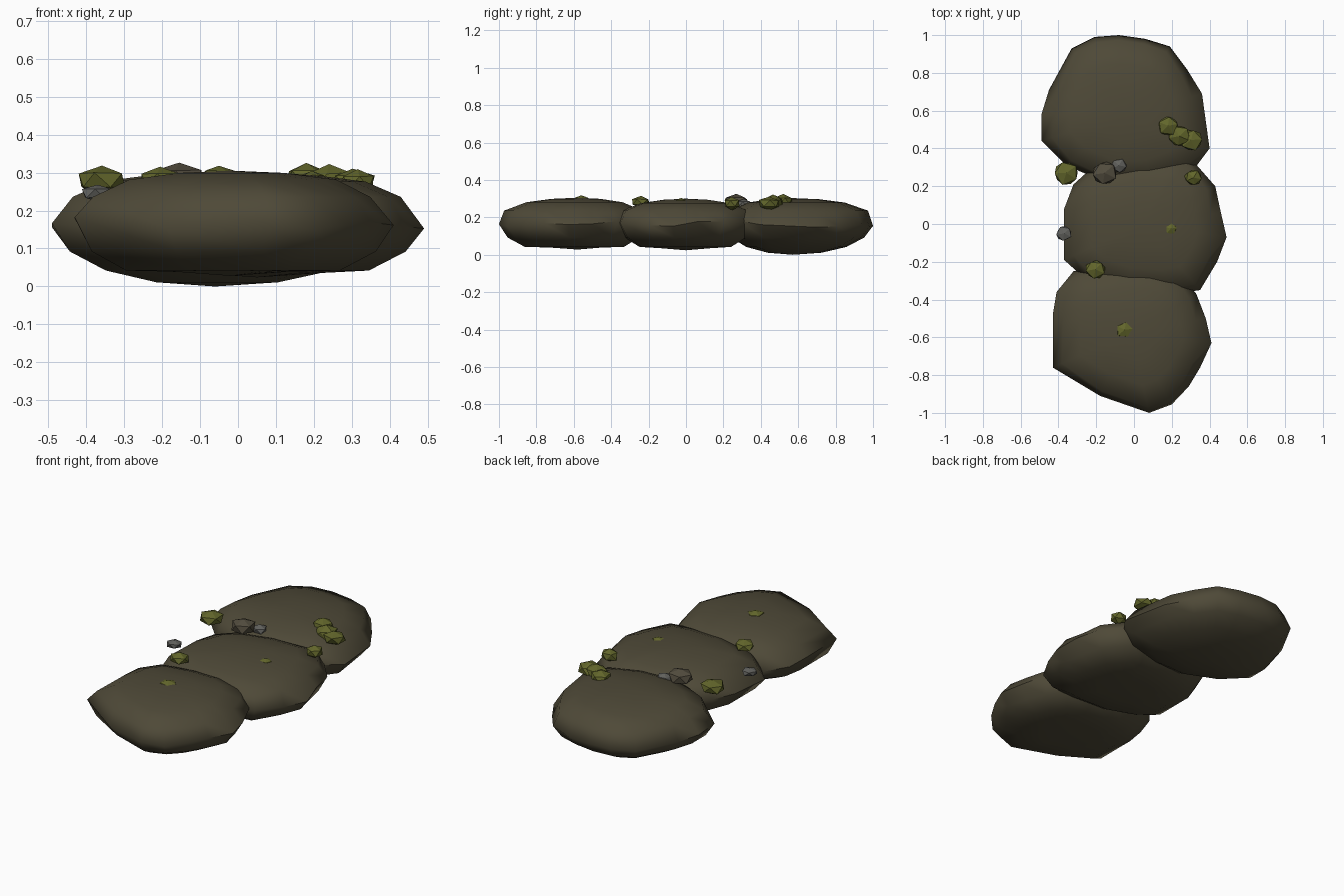
import bpy, bmesh, math, random
from mathutils import Vector, Matrix

if "Cube" in bpy.data.objects:
    bpy.data.objects.remove(bpy.data.objects["Cube"])

random.seed(4)


def mat(name, rgb):
    m = bpy.data.materials.new(name)
    m.diffuse_color = (*rgb, 1)
    m.use_nodes = True
    m.node_tree.nodes["Principled BSDF"].inputs["Base Color"].default_value = m.diffuse_color
    return m


EARTH = mat("dark earth", (0.077, 0.067, 0.039))
MOSS = mat("moss green", (0.122, 0.132, 0.024))
GREY = mat("grey stone", (0.12, 0.12, 0.11))
BROWN = mat("brown stone", (0.085, 0.073, 0.048))


def finish(bm, name, material):
    bmesh.ops.recalc_face_normals(bm, faces=bm.faces)
    me = bpy.data.meshes.new(name)
    bm.to_mesh(me)
    bm.free()
    me.materials.append(material)
    ob = bpy.data.objects.new(name, me)
    bpy.context.collection.objects.link(ob)
    return ob


def slab(name, centre, outline, low, top):
    """Lens-shaped boulder: the outline repeated as scaled rings, closed by poles."""
    bm = bmesh.new()
    cx, cy = centre
    levels = [(0.36, low + 0.011), (0.67, 0.042), (0.89, 0.092), (1.0, 0.165), (0.9, 0.236),
              (0.65, top - 0.024), (0.33, top - 0.006)]
    rings = []
    for s, z in levels:
        ring = []
        for x, y in outline:
            dx, dy = x - cx, y - cy
            k = s
            if s == 0.9:  # the shoulder is fuller towards the front and back
                k += 0.09 * (abs(dy) / math.hypot(dx, dy) - 0.6)
            dz = random.uniform(-0.02, 0.02) if s == 1.0 else 0
            ring.append(bm.verts.new((cx + dx * k, cy + dy * k, z + dz)))
        rings.append(ring)
    n = len(outline)
    for a, b in zip(rings, rings[1:]):
        for i in range(n):
            bm.faces.new((a[i], a[(i + 1) % n], b[(i + 1) % n], b[i]))
    for ring, z in ((rings[0], low), (rings[-1], top)):
        pole = bm.verts.new((cx, cy, z))
        for i in range(n):
            bm.faces.new((ring[i], ring[(i + 1) % n], pole))
    ob = finish(bm, name, EARTH)
    bpy.ops.object.select_all(action='DESELECT')
    ob.select_set(True)
    bpy.context.view_layer.objects.active = ob
    bpy.ops.object.shade_smooth_by_angle(angle=math.radians(65))


# three overlapping ground slabs
slab("back_slab", (-0.06, 0.57),
     [(-0.08, 1.0), (0.06, 0.98), (0.19, 0.94), (0.28, 0.82), (0.36, 0.69), (0.40, 0.40),
      (0.31, 0.28), (0.12, 0.21), (-0.1, 0.20), (-0.36, 0.31), (-0.49, 0.44),
      (-0.49, 0.58), (-0.45, 0.71), (-0.33, 0.93), (-0.21, 0.99)], 0.0, 0.303)
slab("middle_slab", (0.05, 0.0),
     [(0.21, 0.36), (0.29, 0.36), (0.43, 0.20), (0.46, 0.06), (0.49, -0.07), (0.44, -0.2),
      (0.35, -0.35), (0.2, -0.37), (-0.05, -0.36), (-0.27, -0.28), (-0.37, -0.19),
      (-0.37, 0.08), (-0.32, 0.21), (-0.22, 0.30), (0.02, 0.36)], 0.024, 0.3)
slab("front_slab", (-0.02, -0.58),
     [(0.08, -1.0), (-0.18, -0.91), (-0.43, -0.76), (-0.43, -0.48), (-0.41, -0.36),
      (-0.32, -0.25), (-0.1, -0.21), (0.1, -0.21), (0.25, -0.27), (0.33, -0.37),
      (0.38, -0.50), (0.41, -0.63), (0.35, -0.76), (0.29, -0.86), (0.20, -0.955)],
     0.028, 0.305)


def rock(name, x, y, z, r, h, material):
    """Small faceted stone with slightly uneven corners."""
    bm = bmesh.new()
    bmesh.ops.create_icosphere(bm, subdivisions=1, radius=1)
    turn = Matrix.Rotation(random.uniform(0, 6.28), 4, 'Z')
    for v in bm.verts:
        p = turn @ (v.co * random.uniform(0.92, 1.1))
        v.co = Vector((x + p.x * r, y + p.y * r * 0.92, z + p.z * h))
    finish(bm, name, material)


# moss clumps and stones scattered along the joints
for i, a in enumerate([(-0.358, 0.27, 0.28, 0.072, 0.04), (0.18, 0.52, 0.286, 0.06, 0.041),
                       (0.24, 0.465, 0.28, 0.064, 0.04), (0.302, 0.445, 0.275, 0.066, 0.038),
                       (0.315, 0.245, 0.275, 0.05, 0.036), (0.195, -0.025, 0.282, 0.036, 0.024),
                       (-0.05, -0.56, 0.292, 0.05, 0.028), (-0.205, -0.24, 0.283, 0.056, 0.03)]):
    rock(f"moss_clump_{i + 1}", *a, MOSS)
rock("brown_stone", -0.155, 0.27, 0.285, 0.068, 0.044, BROWN)
rock("grey_stone_back", -0.08, 0.31, 0.272, 0.044, 0.026, GREY)
rock("grey_stone_left", -0.37, -0.05, 0.245, 0.044, 0.024, GREY)
